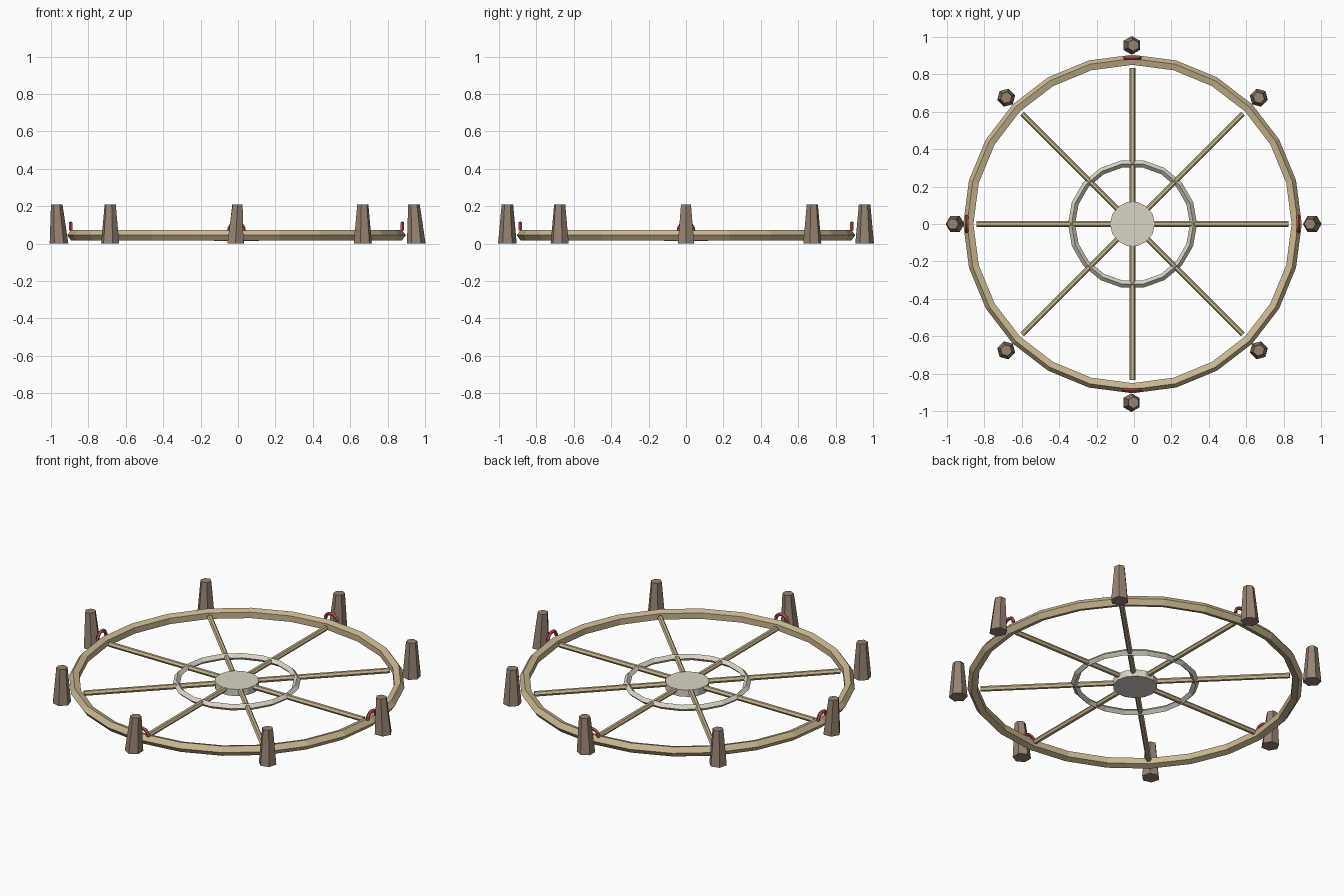
import bpy, math
from mathutils import Vector, Matrix

if "Cube" in bpy.data.objects:
    bpy.data.objects.remove(bpy.data.objects["Cube"])

CX = -0.008      # wheel centre in x
ZC = 0.045       # height of the wheel plane


def mat(name, rgb):
    m = bpy.data.materials.new(name)
    m.diffuse_color = (*rgb, 1)
    m.use_nodes = True
    m.node_tree.nodes["Principled BSDF"].inputs["Base Color"].default_value = m.diffuse_color
    return m


WOOD = mat("light_wood", (0.60, 0.48, 0.29))
BARK = mat("dark_wood", (0.31, 0.23, 0.17))
BONE = mat("pale_stone", (0.70, 0.66, 0.56))
RED = mat("red_cord", (0.48, 0.08, 0.08))


def mesh(name, verts, faces, material):
    me = bpy.data.meshes.new(name)
    me.from_pydata(verts, [], faces)
    me.materials.append(material)
    ob = bpy.data.objects.new(name, me)
    bpy.context.collection.objects.link(ob)
    return ob


def frustum(name, a, b, ra, rb, n, material, turn=0.0, tilt=None):
    """Tapered prism from a to b; tilt=None keeps rings horizontal."""
    a, b = Vector(a), Vector(b)
    rot = tilt.to_3x3() if tilt else Matrix.Identity(3)
    verts = []
    for c, r in ((a, ra), (b, rb)):
        for i in range(n):
            t = turn + math.tau * i / n
            verts.append(c + rot @ Vector((r * math.cos(t), r * math.sin(t), 0)))
    faces = [(i, (i + 1) % n, n + (i + 1) % n, n + i) for i in range(n)]
    faces += [tuple(reversed(range(n))), tuple(range(n, 2 * n))]
    return mesh(name, verts, faces, material)


def hoop(name, major, minor, n, k, material):
    """Flat-faceted torus lying in the wheel plane."""
    verts = []
    for i in range(n):
        t = math.tau * i / n
        for j in range(k):
            p = math.tau * j / k
            r = major + minor * math.cos(p)
            verts.append((CX + r * math.cos(t), r * math.sin(t), ZC + minor * math.sin(p)))
    faces = [(i * k + j, (i + 1) % n * k + j, (i + 1) % n * k + (j + 1) % k, i * k + (j + 1) % k)
             for i in range(n) for j in range(k)]
    return mesh(name, verts, faces, material)


def arch(name, angle, radius, size, tube, material, n=8, k=5):
    """Half loop standing on the rim, spanning along its tangent."""
    out = Vector((math.cos(angle), math.sin(angle), 0))
    tan = Vector((-out.y, out.x, 0))
    up = Vector((0, 0, 1))
    base = Vector((CX, 0, 0.07)) + out * radius
    verts = []
    for i in range(n + 1):
        t = math.pi * i / n
        d = tan * math.cos(t) + up * math.sin(t)
        for j in range(k):
            p = math.tau * j / k
            verts.append(base + d * (size + tube * math.cos(p)) + out * tube * math.sin(p))
    faces = [(i * k + j, i * k + (j + 1) % k, (i + 1) * k + (j + 1) % k, (i + 1) * k + j)
             for i in range(n) for j in range(k)]
    faces += [tuple(reversed(range(k))), tuple(range(n * k, (n + 1) * k))]
    return mesh(name, verts, faces, material)


# Rim, inner hoop and hub
hoop("outer_rim", 0.875, 0.030, 24, 5, WOOD)
hoop("inner_hoop", 0.326, 0.019, 18, 4, BONE)
frustum("hub", (CX, 0, 0.015), (CX, 0, 0.055), 0.12, 0.12, 14, BONE)

# Slight sideways lean of the posts on the axes
LEAN = {0: 0.006, 4: 0.006, 6: -0.006, 2: -0.004}

for i in range(8):
    ang = math.tau * i / 8
    d = Vector((math.cos(ang), math.sin(ang), 0))
    c = Vector((CX, 0, ZC))

    # Spoke
    rot = d.to_track_quat('Z', 'Y').to_matrix()
    frustum(f"spoke_{i + 1}", c + d * 0.115, c + d * 0.835, 0.015, 0.015, 6, WOOD, tilt=rot)

    # Tapered post outside the rim
    p = Vector((CX, 0, 0)) + d * 0.955
    s = Vector((LEAN.get(i, 0), 0, 0))
    frustum(f"post_{i + 1}", p + s, p - s + Vector((0, 0, 0.208)), 0.05, 0.031, 6, BARK, turn=ang)

    # Red loop on the four axis points
    if i % 2 == 0:
        arch(f"red_loop_{i // 2 + 1}", ang, 0.887, 0.04, 0.010, RED)
